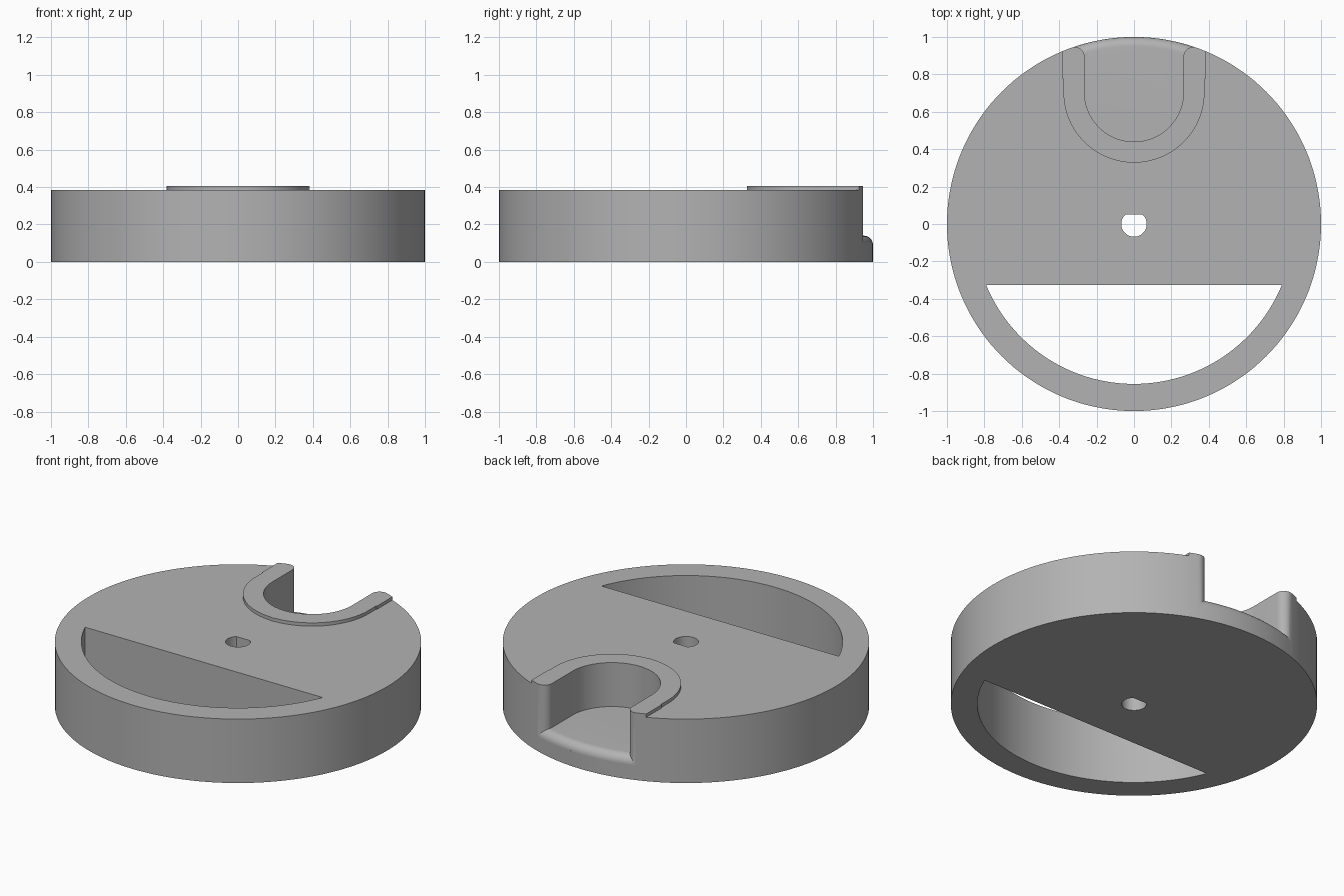
import bpy, bmesh, math
from math import cos, sin, pi, radians

old = bpy.data.objects.get("Cube")
if old:
    bpy.data.objects.remove(old, do_unlink=True)

HEIGHT, RAISED = 0.385, 0.405      # top face, collar top
FLOOR, LIP = 0.14, 0.05            # pocket floor, rounded lip radius
SLOT, SLOT_Y = 0.265, 0.705        # pocket half width, arc centre
HORN = 0.05                        # rounding of the pocket mouth

grey = bpy.data.materials.new("plain grey")
grey.use_nodes = True
colour = (0.45, 0.45, 0.45, 1)
grey.diffuse_color = colour
grey.node_tree.nodes["Principled BSDF"].inputs["Base Color"].default_value = colour


def arc(cx, cy, r, start, end, steps):
    angles = [radians(start + (end - start) * i / steps) for i in range(steps + 1)]
    return [(cx + r * cos(a), cy + r * sin(a)) for a in angles]


def finish(name, bm):
    bmesh.ops.recalc_face_normals(bm, faces=bm.faces)
    mesh = bpy.data.meshes.new(name)
    bm.to_mesh(mesh)
    bm.free()
    mesh.materials.append(grey)
    obj = bpy.data.objects.new(name, mesh)
    bpy.context.collection.objects.link(obj)
    return obj


def prism(name, outline, low, high):
    bm = bmesh.new()
    face = bm.faces.new([bm.verts.new((x, y, low)) for x, y in outline])
    top = bmesh.ops.extrude_face_region(bm, geom=[face])["geom"]
    verts = [v for v in top if isinstance(v, bmesh.types.BMVert)]
    bmesh.ops.translate(bm, verts=verts, vec=(0, 0, high - low))
    return finish(name, bm)


def lathe(name, profile, steps=144):
    bm = bmesh.new()
    rings = [[bm.verts.new((r * cos(2 * pi * i / steps), r * sin(2 * pi * i / steps), z))
              for i in range(steps)] for r, z in profile]
    for a, b in zip(rings, rings[1:]):
        for i in range(steps):
            j = (i + 1) % steps
            bm.faces.new((a[i], a[j], b[j], b[i]))
    bm.faces.new(rings[0])
    bm.faces.new(rings[-1])
    return finish(name, bm)


def cut(target, tool):
    mod = target.modifiers.new("cut", "BOOLEAN")
    mod.operation, mod.solver, mod.object = "DIFFERENCE", "EXACT", tool
    bpy.context.view_layer.objects.active = target
    bpy.ops.object.modifier_apply(modifier=mod.name)
    bpy.data.objects.remove(tool, do_unlink=True)


def mirrored(half):
    return half + [(-x, y) for x, y in reversed(half)]


# Round body, tall enough to include the collar
body = lathe("disc_body", [(1, 0), (1, RAISED)])

# Lower the top everywhere except the U-shaped collar
step_tool = prism("step_cutter", [(-2, -2), (2, -2), (2, 2), (-2, 2)], HEIGHT, 1)
collar = [(0.382, 1.5), (0.382, 0.775), (0.377, 0.775)]
collar += arc(0, SLOT_Y, 0.377, 0, -90, 32)[:-1]
collar = collar + [(0, SLOT_Y - 0.38)] + [(-x, y) for x, y in reversed(collar)]
cut(step_tool, prism("collar_cutter", collar, 0.2, 1.2))
cut(body, step_tool)

# Pocket with rounded mouth; its floor ends in a rounded lip at the rim
cx = SLOT + HORN
cy = math.sqrt((1 - HORN) ** 2 - cx ** 2)
rim_angle = math.degrees(math.atan2(cy, cx))
mouth = arc(cx, cy, HORN, rim_angle, 180, 12)
half = [(mouth[0][0] * 1.3, mouth[0][1] * 1.3)] + mouth + arc(0, SLOT_Y, SLOT, 0, -90, 32)[:-1]
pocket = half + [(0, SLOT_Y - SLOT)] + [(-x, y) for x, y in reversed(half)]
pocket_tool = prism("pocket_cutter", pocket, FLOOR - LIP + 0.0005, 1)
lip = arc(1 - LIP, FLOOR - LIP, LIP, 0, 90, 10)
cut(pocket_tool, lathe("lip_cutter", [(1, -0.1)] + lip))
cut(body, pocket_tool)

# Segment-shaped window
edge = math.degrees(math.asin(0.325 / 0.855))
cut(body, prism("window_cutter", arc(0, 0, 0.855, edge - 180, -edge, 64), -1, 1))

# D-shaped shaft hole
flat = math.degrees(math.asin(0.05 / 0.068))
cut(body, prism("shaft_cutter", arc(0, 0, 0.068, 180 - flat, 360 + flat, 40), -1, 1))

# Smooth curved walls, keep edges sharp
bpy.ops.object.select_all(action="DESELECT")
body.select_set(True)
bpy.context.view_layer.objects.active = body
bpy.ops.object.shade_smooth_by_angle(angle=radians(30))
